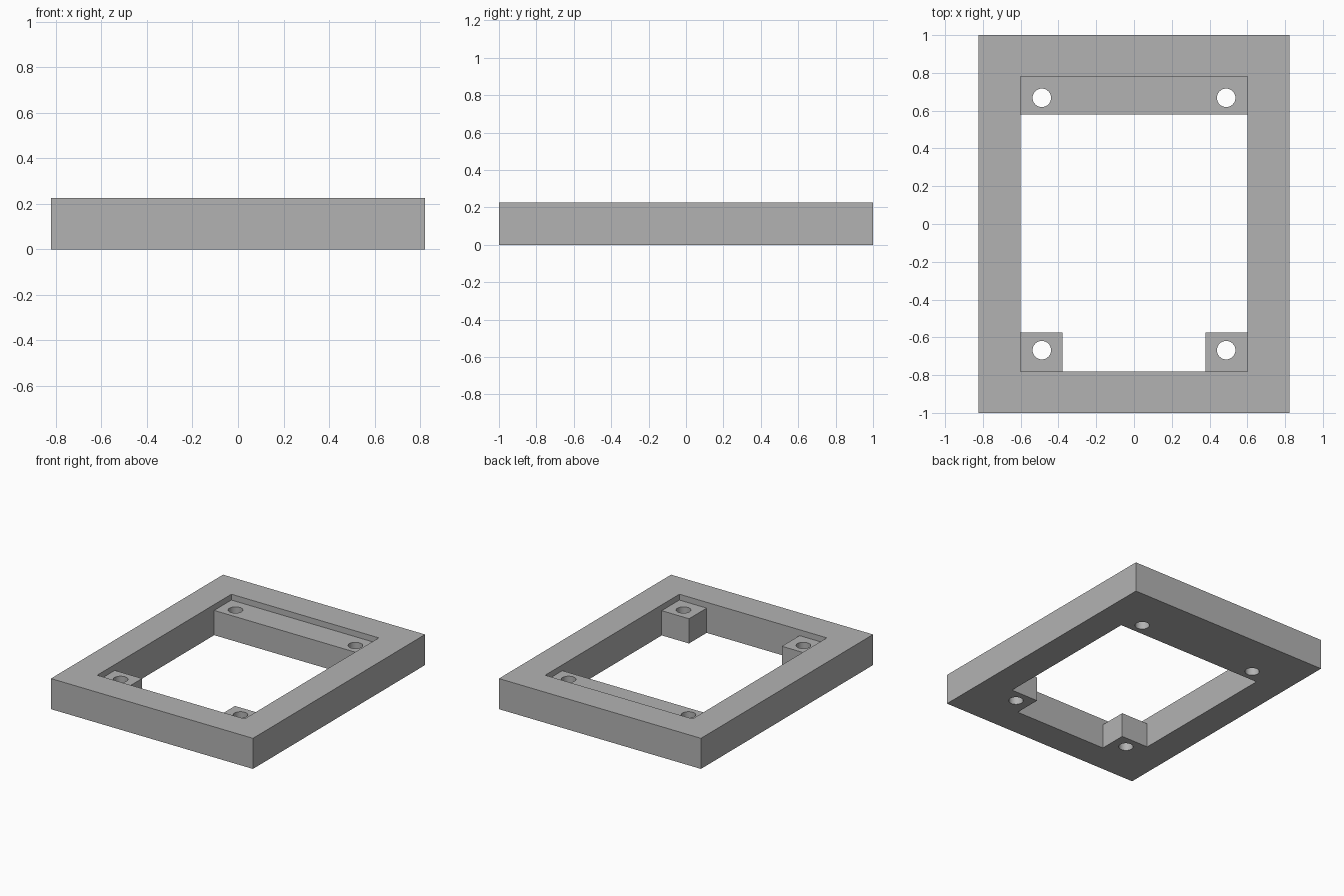
import bpy
import math

cube = bpy.data.objects.get("Cube")
if cube:
    bpy.data.objects.remove(cube, do_unlink=True)

HEIGHT, LEDGE_TOP = 0.225, 0.182
INNER_X, INNER_Y = 0.60, 0.78
LEDGE_Y, POST_Y, POST_X = 0.58, -0.575, 0.378
HOLE_X, HOLE_Y, HOLE_R = 0.488, 0.668, 0.049

grey = bpy.data.materials.new("plain grey")
grey.use_nodes = True
colour = (0.45, 0.45, 0.45, 1)
grey.diffuse_color = colour
grey.node_tree.nodes["Principled BSDF"].inputs["Base Color"].default_value = colour


def prism(name, outline, z0, z1):
    """Closed solid from a counter-clockwise outline."""
    n = len(outline)
    verts = [(x, y, z) for z in (z0, z1) for x, y in outline]
    faces = [list(range(n))[::-1], list(range(n, 2 * n))]
    faces += [(i, (i + 1) % n, n + (i + 1) % n, n + i) for i in range(n)]
    mesh = bpy.data.meshes.new(name)
    mesh.from_pydata(verts, [], faces)
    mesh.materials.append(grey)
    obj = bpy.data.objects.new(name, mesh)
    bpy.context.collection.objects.link(obj)
    return obj


def rectangle(x, y):
    return [(-x, -y), (x, -y), (x, y), (-x, y)]


def cut(target, cutter):
    mod = target.modifiers.new("cut", 'BOOLEAN')
    mod.operation = 'DIFFERENCE'
    mod.solver = 'EXACT'
    mod.object = cutter
    cutter.hide_render = True
    bpy.context.view_layer.objects.active = target
    bpy.ops.object.modifier_apply(modifier=mod.name)
    bpy.data.objects.remove(cutter, do_unlink=True)


# Outer block of the frame
frame = prism("mounting_frame", rectangle(0.822, 1.0), 0, HEIGHT)

# Shallow recess above the ledge and posts
cut(frame, prism("recess_cutter", rectangle(INNER_X, INNER_Y), LEDGE_TOP, 1))

# Through opening, leaving the back ledge and two front corner posts
opening = [(-POST_X, -INNER_Y), (POST_X, -INNER_Y), (POST_X, POST_Y),
           (INNER_X, POST_Y), (INNER_X, LEDGE_Y), (-INNER_X, LEDGE_Y),
           (-INNER_X, POST_Y), (-POST_X, POST_Y)]
cut(frame, prism("opening_cutter", opening, -1, 1))

# Four screw holes
SIDES = 32
for sx in (-1, 1):
    for sy in (-1, 1):
        ring = [(sx * HOLE_X + HOLE_R * math.cos(math.tau * i / SIDES),
                 sy * HOLE_Y + HOLE_R * math.sin(math.tau * i / SIDES))
                for i in range(SIDES)]
        cut(frame, prism("hole_cutter", ring, -1, 1))

# Smooth hole walls, sharp edges elsewhere
bpy.ops.object.select_all(action='DESELECT')
frame.select_set(True)
bpy.context.view_layer.objects.active = frame
bpy.ops.object.shade_smooth_by_angle(angle=math.radians(30))
